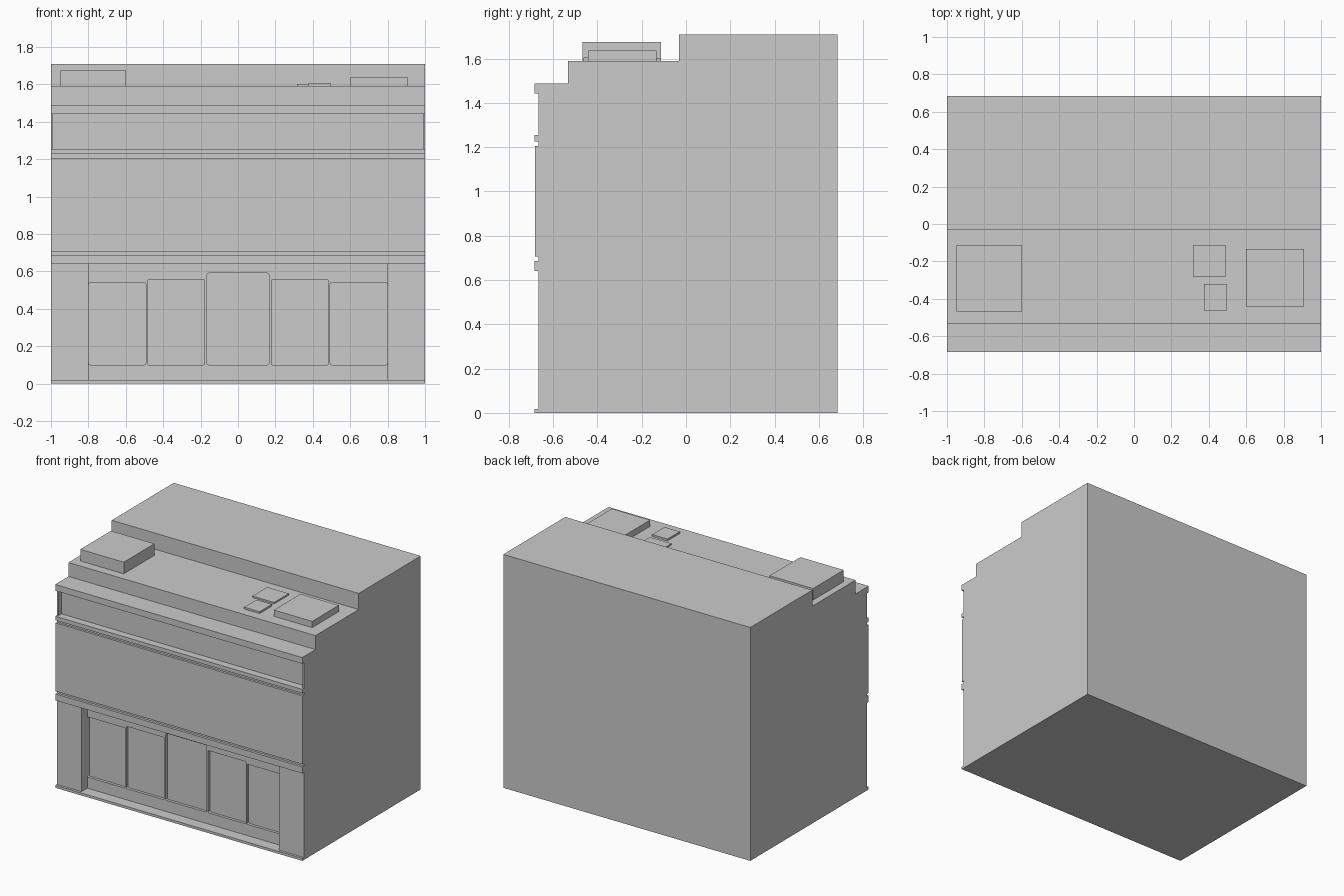
import bpy, bmesh, math

if "Cube" in bpy.data.objects:
    bpy.data.objects.remove(bpy.data.objects["Cube"])

FRONT, WALL = -0.685, -0.667      # projecting trim plane, main wall plane
GLASS, FRAME = -0.58, -0.60       # shopfront pane plane, frame plane
FRIEZE = -0.63                    # back of the upper recessed band


def finish(name, bm):
    bmesh.ops.recalc_face_normals(bm, faces=bm.faces)
    mesh = bpy.data.meshes.new(name)
    bm.to_mesh(mesh)
    bm.free()
    obj = bpy.data.objects.new(name, mesh)
    bpy.context.collection.objects.link(obj)
    return obj


def box(name, x0, x1, y0, y1, z0, z1):
    bm = bmesh.new()
    bmesh.ops.create_cube(bm, size=1)
    for v in bm.verts:
        v.co = ((x0 + x1) / 2 + v.co.x * (x1 - x0),
                (y0 + y1) / 2 + v.co.y * (y1 - y0),
                (z0 + z1) / 2 + v.co.z * (z1 - z0))
    return finish(name, bm)


def extrude_profile(name, points, half_width):
    bm = bmesh.new()
    face = bm.faces.new([bm.verts.new((-half_width, y, z)) for y, z in points])
    new = bmesh.ops.extrude_face_region(bm, geom=[face])["geom"]
    moved = [g for g in new if isinstance(g, bmesh.types.BMVert)]
    bmesh.ops.translate(bm, verts=moved, vec=(2 * half_width, 0, 0))
    return finish(name, bm)


def rounded_rect(x0, x1, z0, z1, r):
    pts = []
    for cx, cz, start in ((x1 - r, z1 - r, 0), (x0 + r, z1 - r, 90),
                          (x0 + r, z0 + r, 180), (x1 - r, z0 + r, 270)):
        for k in range(4):
            a = math.radians(start + 30 * k)
            pts.append((cx + r * math.cos(a), cz + r * math.sin(a)))
    return pts


# Main building: side profile with stepped roof and front mouldings
extrude_profile("building_body", [
    (0.685, 0), (0.685, 1.708), (-0.032, 1.708), (-0.032, 1.59),
    (-0.532, 1.59), (-0.532, 1.488), (FRONT, 1.488), (FRONT, 1.442),
    (FRIEZE, 1.442), (FRIEZE, 1.255), (FRONT, 1.255), (FRONT, 1.226),
    (WALL, 1.226), (WALL, 1.206), (-0.683, 1.206), (-0.683, 0.706),
    (WALL, 0.706), (WALL, 0.687), (FRONT, 0.687), (FRONT, 0.64),
    (GLASS, 0.64), (GLASS, 0.018), (FRONT, 0.018), (FRONT, 0)], 1.0)

# Side piers of the shopfront and thin ends of the upper band
for side, s in (("left", -1), ("right", 1)):
    a, b = sorted((0.8 * s, s))
    box(side + "_pier", a, b, WALL, GLASS, 0.018, 0.64)
    a, b = sorted((0.988 * s, s))
    box(side + "_band_end", a, b, WALL, FRIEZE, 1.255, 1.442)

# Shopfront frame: flat sheet with five rounded openings
openings = [(-0.165, 0.165, 0.59)]
for x0, x1, top in ((0.178, 0.484, 0.555), (0.493, 0.798, 0.54)):
    openings += [(x0, x1, top), (-x1, -x0, top)]
outlines = [[(-0.8, 0.018), (0.8, 0.018), (0.8, 0.64), (-0.8, 0.64)]]
outlines += [rounded_rect(x0, x1, 0.1, top, 0.008) for x0, x1, top in openings]

curve = bpy.data.curves.new("shopfront_frame", "CURVE")
curve.dimensions = "2D"
curve.fill_mode = "BOTH"
curve.extrude = (GLASS - FRAME) / 2
for pts in outlines:
    spline = curve.splines.new("POLY")
    spline.points.add(len(pts) - 1)
    for p, (x, z) in zip(spline.points, pts):
        p.co = (x, z, 0, 1)
    spline.use_cyclic_u = True
frame = bpy.data.objects.new("shopfront_frame", curve)
frame.location.y = (GLASS + FRAME) / 2
frame.rotation_euler.x = math.pi / 2
bpy.context.collection.objects.link(frame)
bpy.context.view_layer.objects.active = frame
frame.select_set(True)
bpy.ops.object.convert(target="MESH")

# Rooftop units and hatches
for name, x0, x1, y0, y1, top in (
        ("large_roof_unit", -0.95, -0.598, -0.467, -0.112, 1.675),
        ("small_roof_unit", 0.6, 0.91, -0.442, -0.134, 1.636),
        ("rear_roof_hatch", 0.315, 0.49, -0.283, -0.112, 1.601),
        ("front_roof_hatch", 0.374, 0.498, -0.462, -0.32, 1.604)):
    box(name, x0, x1, y0, y1, 1.585, top)
